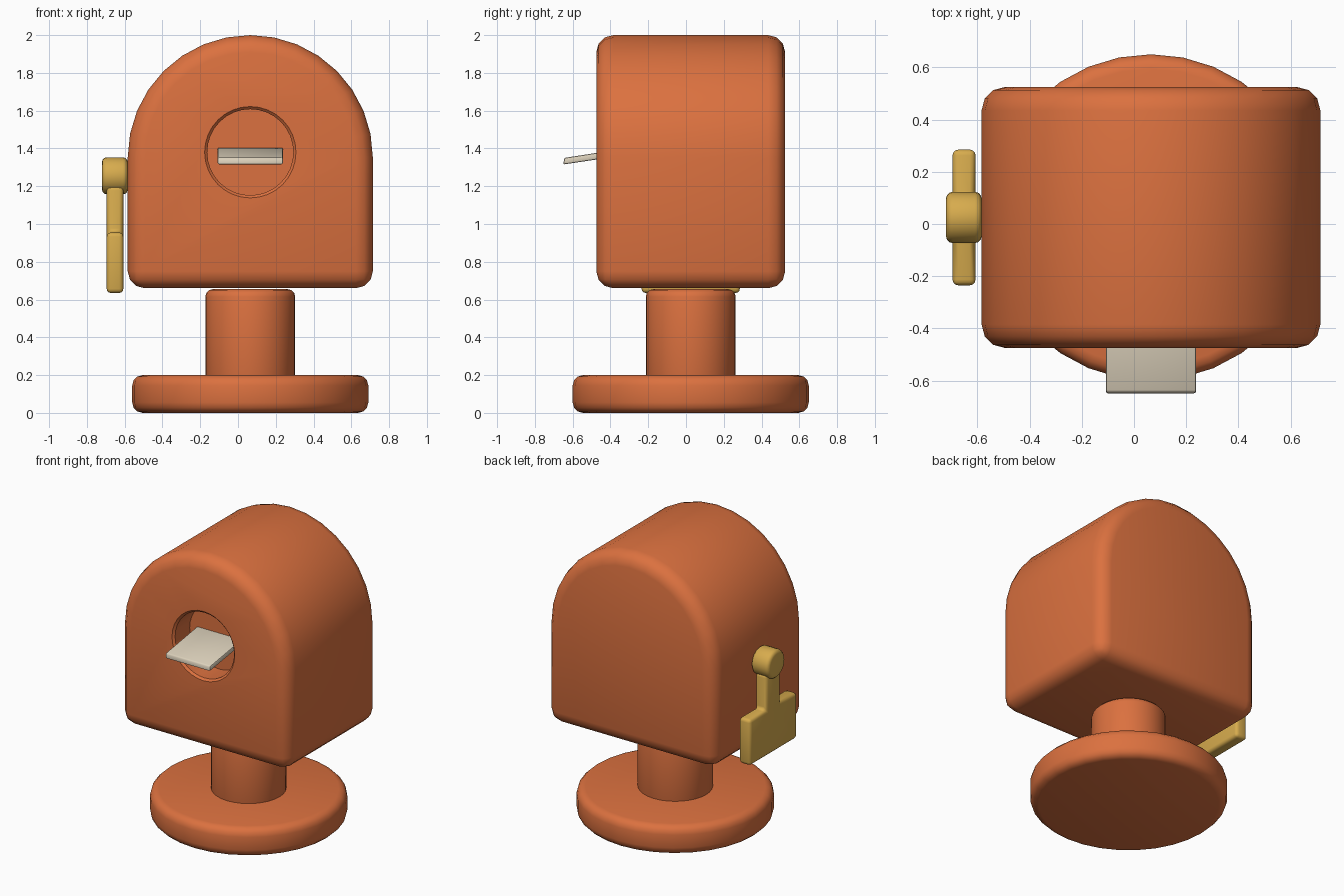
import bpy
import bmesh
import math
from mathutils import Matrix

if "Cube" in bpy.data.objects:
    bpy.data.objects.remove(bpy.data.objects["Cube"], do_unlink=True)

CX, CY = 0.065, 0.025      # axis of the stand and body
ALONG_X = Matrix.Rotation(math.pi / 2, 4, 'Y')
ALONG_Y = Matrix.Rotation(math.pi / 2, 4, 'X')


def material(name, colour):
    mat = bpy.data.materials.new(name)
    mat.use_nodes = True
    mat.diffuse_color = (*colour, 1)
    mat.node_tree.nodes["Principled BSDF"].inputs["Base Color"].default_value = (*colour, 1)
    return mat


orange = material("orange", (0.71, 0.165, 0.05))
gold = material("gold", (0.68, 0.41, 0.075))
cream = material("cream", (0.72, 0.64, 0.50))


def make(name, bm, mat):
    bmesh.ops.recalc_face_normals(bm, faces=bm.faces)
    mesh = bpy.data.meshes.new(name)
    bm.to_mesh(mesh)
    bm.free()
    mesh.materials.append(mat)
    obj = bpy.data.objects.new(name, mesh)
    bpy.context.collection.objects.link(obj)
    return obj


def bevel(obj, width, segments=3):
    mod = obj.modifiers.new("Bevel", 'BEVEL')
    mod.width, mod.segments = width, segments
    mod.limit_method, mod.angle_limit = 'ANGLE', math.radians(40)


def finish(obj):
    """Apply the modifiers and smooth the shading."""
    bpy.ops.object.select_all(action='DESELECT')
    obj.select_set(True)
    bpy.context.view_layer.objects.active = obj
    bpy.ops.object.convert(target='MESH')
    bpy.ops.object.shade_smooth_by_angle(angle=math.radians(40))


def cylinder(name, mat, centre, radius, depth, turn=Matrix(), top_radius=None, sides=32):
    bm = bmesh.new()
    bmesh.ops.create_cone(bm, cap_ends=True, segments=sides, radius1=radius,
                          radius2=radius if top_radius is None else top_radius,
                          depth=depth, matrix=Matrix.Translation(centre) @ turn)
    return make(name, bm, mat)


def prism(name, mat, points, shift):
    """Extrude a flat outline of 3D points along a vector."""
    bm = bmesh.new()
    face = bm.faces.new([bm.verts.new(p) for p in points])
    new = bmesh.ops.extrude_face_region(bm, geom=[face])["geom"]
    bmesh.ops.translate(bm, vec=shift, verts=[v for v in new if isinstance(v, bmesh.types.BMVert)])
    return make(name, bm, mat)


# Stand: round foot and post
foot = cylinder("foot", orange, (CX, CY, 0.1), 0.625, 0.2)
bevel(foot, 0.055)
finish(foot)
post = cylinder("post", orange, (CX, CY, 0.4), 0.238, 0.51)
bevel(post, 0.04)
finish(post)

# Arched box with rounded edges
R, SPRING, FRONT, DEPTH = 0.649, 1.351, -0.475, 1.0
outline = [(CX - R, FRONT, 0.66), (CX + R, FRONT, 0.66)]
for i in range(17):
    a = math.pi * i / 16
    outline.append((CX + R * math.cos(a), FRONT, SPRING + R * math.sin(a)))
body = prism("body", orange, outline, (0, DEPTH, 0))
bevel(body, 0.09)

# Round recess in the front, with an eased rim
HOLE_Z = 1.38
cutters = [
    cylinder("recess_cutter", orange, (CX, -0.42, HOLE_Z), 0.228, 0.24, ALONG_Y),
    cylinder("rim_cutter", orange, (CX, FRONT, HOLE_Z), 0.212, 0.06, ALONG_Y, 0.272),
]
for cutter in cutters:
    cutter.hide_render = True
    mod = body.modifiers.new("Recess", 'BOOLEAN')
    mod.operation, mod.solver, mod.object = 'DIFFERENCE', 'EXACT', cutter
finish(body)
for cutter in cutters:
    bpy.data.objects.remove(cutter, do_unlink=True)

# Letter sticking out of the recess, tilted down to the front
letter = prism("letter", cream,
               [(-0.108, -0.65, 1.315), (-0.108, -0.644, 1.35),
                (-0.108, -0.29, 1.405), (-0.108, -0.284, 1.37)], (0.346, 0, 0))
bevel(letter, 0.008, 2)
finish(letter)

# Lowered flag: hub, arm and plate on the right side
hub = cylinder("flag_hub", gold, (-0.652, CY, 1.255), 0.098, 0.136, ALONG_X, sides=24)
bevel(hub, 0.025)
finish(hub)
half = [(0.26, 0.635), (0.26, 0.955), (0.08, 0.955), (0.08, 1.2)]
shape = [(CY + y, z) for y, z in half] + [(CY - y, z) for y, z in reversed(half)]
flag = prism("flag", gold, [(-0.695, y, z) for y, z in shape], (0.088, 0, 0))
bevel(flag, 0.022)
finish(flag)
